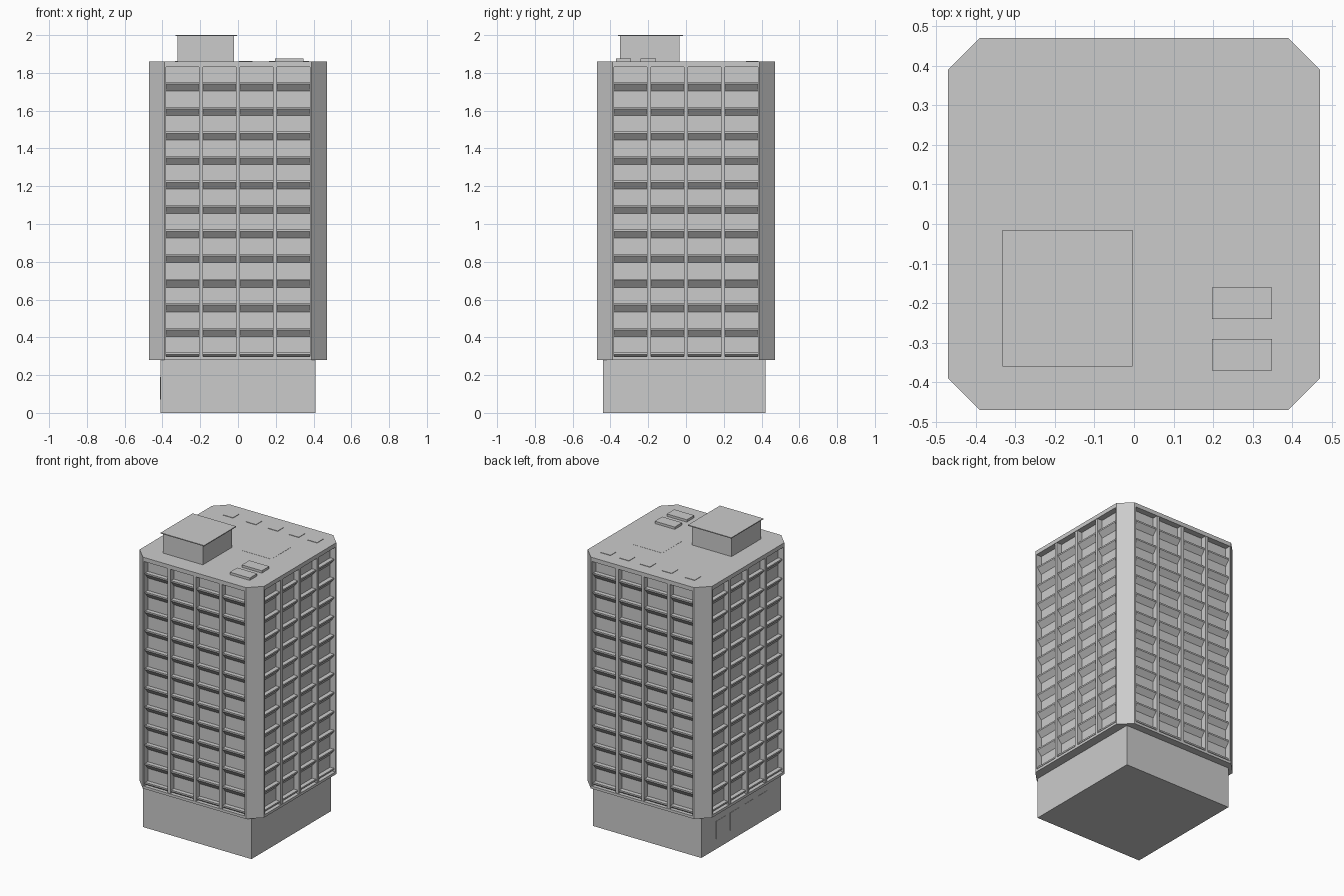
import bpy, bmesh, math
from mathutils import Matrix

if "Cube" in bpy.data.objects:
    bpy.data.objects.remove(bpy.data.objects["Cube"])

Z0, Z1 = 0.28, 1.86      # tower bottom and top
H, C = 0.47, 0.39        # half width, chamfer start
WALL = 0.43              # recessed window wall


def finish(name, bm):
    bmesh.ops.recalc_face_normals(bm, faces=bm.faces)
    me = bpy.data.meshes.new(name)
    bm.to_mesh(me)
    bm.free()
    ob = bpy.data.objects.new(name, me)
    bpy.context.collection.objects.link(ob)
    return ob


def add_prism(bm, pts, vec, turn=0):
    """Extrude a 3D polygon along vec, then turn it about z."""
    vs = [bm.verts.new(p) for p in pts]
    f = bm.faces.new(vs)
    r = bmesh.ops.extrude_face_region(bm, geom=[f], use_keep_orig=True)
    new = [g for g in r['geom'] if isinstance(g, bmesh.types.BMVert)]
    bmesh.ops.translate(bm, verts=new, vec=vec)
    bmesh.ops.rotate(bm, verts=vs + new, cent=(0, 0, 0),
                     matrix=Matrix.Rotation(turn * math.pi / 2, 3, 'Z'))


def add_box(bm, x0, x1, y0, y1, z0, z1, turn=0):
    add_prism(bm, [(x0, y0, z0), (x1, y0, z0), (x1, y1, z0), (x0, y1, z0)],
              (0, 0, z1 - z0), turn)


def box(name, *dims):
    bm = bmesh.new()
    add_box(bm, *dims)
    return finish(name, bm)


def octagon(name, z0, z1):
    bm = bmesh.new()
    pts = [(-C, -H), (C, -H), (H, -C), (H, C), (C, H), (-C, H), (-H, C), (-H, -C)]
    add_prism(bm, [(x, y, z0) for x, y in pts], (0, 0, z1 - z0))
    return finish(name, bm)


# Podium, window core, bottom and top bands
box("podium", -0.41, 0.41, -0.44, 0.42, 0, Z0)
box("window_wall", -WALL, WALL, -WALL, WALL, Z0 + 0.01, Z1 - 0.01)
octagon("bottom_band", Z0, 0.298)
octagon("roof_band", 1.832, Z1)

# Chamfered corner shafts
bm = bmesh.new()
I = 0.38
for t in range(4):
    pts = [(I, -I), (I, -H), (C, -H), (H, -C), (H, -I)]
    add_prism(bm, [(x, y, 0.29) for x, y in pts], (0, 0, 1.55), t)
finish("corner_shafts", bm)

# Vertical piers dividing each side into four bays
bm = bmesh.new()
for t in range(4):
    for x in (-0.195, 0, 0.195):
        add_box(bm, x - 0.011, x + 0.011, -0.467, -0.42, 0.29, 1.84, t)
finish("piers", bm)

# Flared sills with sloped undersides at every floor
bm = bmesh.new()
for t in range(4):
    for k in range(12):
        z = 1.705 - 0.13 * k
        prof = [(-0.42, z + 0.045), (-0.459, z + 0.045), (-0.459, z + 0.035),
                (-WALL, max(z, 0.285)), (-0.42, max(z, 0.285))]
        add_prism(bm, [(-0.382, y, zz) for y, zz in prof], (0.764, 0, 0), t)
finish("floor_sills", bm)

# Rooftop plant room
box("plant_room", -0.32, -0.02, -0.35, -0.035, Z1 - 0.01, 1.997)
box("plant_room_roof", -0.332, -0.004, -0.36, -0.015, 1.994, 2.0)

# Cooling units, skylights and a flat roof pad
for i, y in enumerate((-0.37, -0.24)):
    box("cooling_unit_%d" % i, 0.197, 0.348, y, y + 0.08, Z1 - 0.005, 1.876)
for i, x in enumerate((-0.334, -0.16, 0.004, 0.163, 0.302)):
    box("skylight_%d" % i, x, x + 0.074, 0.317, 0.383, Z1 - 0.005, Z1 + 0.003)
box("roof_pad", 0.06, 0.28, -0.04, 0.17, Z1 - 0.005, Z1 + 0.001)

# Flush panels on the left side of the podium
for i, y in enumerate((0.16, 0.01, -0.14, -0.29)):
    box("side_panel_%d" % i, -0.412, -0.40, y, y + 0.1, 0.07, 0.19)
